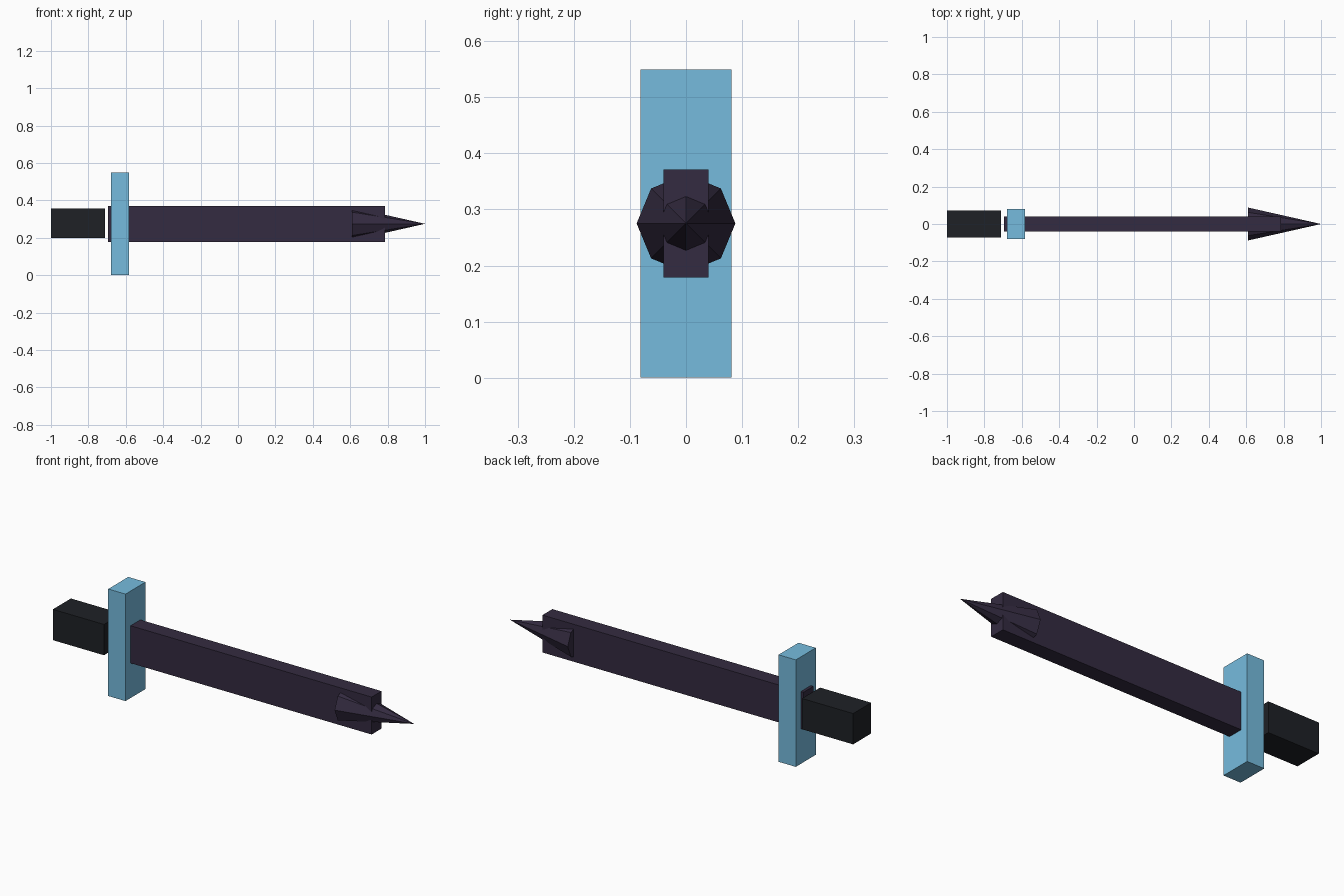
import bpy
import math

if "Cube" in bpy.data.objects:
    bpy.data.objects.remove(bpy.data.objects["Cube"])


def material(name, rgb):
    m = bpy.data.materials.new(name)
    m.diffuse_color = (*rgb, 1.0)
    m.use_nodes = True
    m.node_tree.nodes["Principled BSDF"].inputs["Base Color"].default_value = m.diffuse_color
    return m


def box(name, x, y, z, mat):
    """Box spanning the given (min, max) range on each axis."""
    spans = (x, y, z)
    bpy.ops.mesh.primitive_cube_add(size=1, location=[(a + b) / 2 for a, b in spans])
    ob = bpy.context.object
    ob.name = name
    ob.scale = [b - a for a, b in spans]
    bpy.ops.object.transform_apply(location=False, rotation=False, scale=True)
    ob.data.materials.append(mat)
    return ob


grip_mat = material("grip_black", (0.013, 0.015, 0.019))
guard_mat = material("guard_blue", (0.18, 0.50, 0.73))
blade_mat = material("blade_purple", (0.034, 0.024, 0.052))

MID_Z = 0.275

# Grip, cross guard and blade
box("handle", (-1.0, -0.71), (-0.073, 0.073), (0.198, 0.356), grip_mat)
box("cross_guard", (-0.68, -0.582), (-0.081, 0.081), (0.0, 0.549), guard_mat)
box("blade", (-0.695, 0.787), (-0.04, 0.04), (0.179, 0.371), blade_mat)

# Eight-sided point, pushed into the end of the blade
TIP_BASE, TIP_END = 0.61, 1.0
bpy.ops.mesh.primitive_cone_add(
    vertices=8, radius1=0.088, radius2=0, depth=TIP_END - TIP_BASE,
    location=((TIP_BASE + TIP_END) / 2, 0, MID_Z),
    rotation=(0, math.pi / 2, 0))
tip = bpy.context.object
tip.name = "blade_tip"
tip.data.materials.append(blade_mat)
